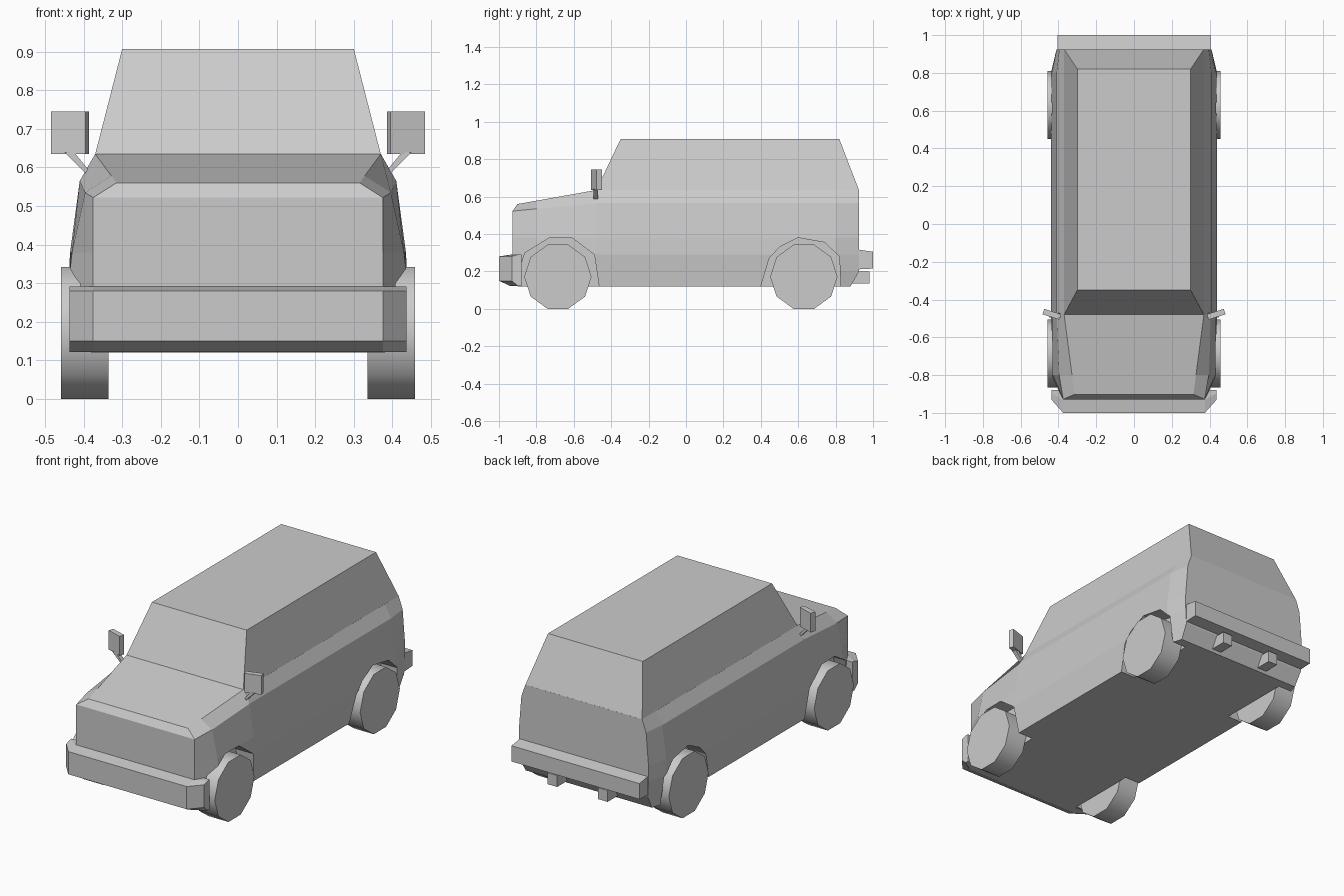
import bpy, bmesh, math
from mathutils import Matrix, Vector

if "Cube" in bpy.data.objects:
    bpy.data.objects.remove(bpy.data.objects["Cube"])


def make(name, verts, faces):
    bm = bmesh.new()
    vs = [bm.verts.new(v) for v in verts]
    for f in faces:
        bm.faces.new([vs[i] for i in f])
    bmesh.ops.recalc_face_normals(bm, faces=bm.faces)
    me = bpy.data.meshes.new(name)
    bm.to_mesh(me)
    bm.free()
    ob = bpy.data.objects.new(name, me)
    bpy.context.collection.objects.link(ob)
    return ob


def loft(name, rings):
    """Skin equal-length closed rings and cap both ends."""
    n = len(rings[0])
    faces = [[r * n + i, r * n + (i + 1) % n, (r + 1) * n + (i + 1) % n, (r + 1) * n + i]
             for r in range(len(rings) - 1) for i in range(n)]
    faces += [list(range(n)), [(len(rings) - 1) * n + i for i in range(n)]]
    return make(name, [p for r in rings for p in r], faces)


def box(name, x0, x1, y0, y1, z0, z1):
    return loft(name, [[(x0, y0, z), (x1, y0, z), (x1, y1, z), (x0, y1, z)] for z in (z0, z1)])


def active(ob):
    bpy.ops.object.select_all(action='DESELECT')
    ob.select_set(True)
    bpy.context.view_layer.objects.active = ob


# Lower body: half sections (x, y, z) from sill to shoulder, mirrored and skinned
X = [.425, .432, .44, .435, .41, .37]
Z = [.12, .20, .29, .38, .565, .635]
full = lambda y: [(x, y, z) for x, z in zip(X, Z)]
halves = [
    [(.375, -.90, .12), (.375, -.928, .2), (.375, -.928, .29), (.375, -.928, .38),
     (.375, -.928, .522), (.315, -.902, .56)],
    [(.425, -.80, .12), (.432, -.80, .2), (.44, -.80, .29), (.43, -.80, .38),
     (.396, -.80, .535), (.328, -.80, .578)],
    full(-.48), full(.80),
    [(.40, .88, .12), (.405, .925, .2), (.41, .925, .29), (.41, .925, .38),
     (.395, .925, .565), (.37, .925, .635)],
]
verts, faces = [], []
for h in halves:
    verts += h + [(-x, y, z) for x, y, z in reversed(h)]
for r in range(len(halves) - 1):
    for i in range(12):
        j = (i + 1) % 12
        faces.append([r * 12 + i, r * 12 + j, r * 12 + 12 + j, r * 12 + 12 + i])
for o in (0, 12 * (len(halves) - 1)):
    faces += [[o + k, o + k + 1, o + 10 - k, o + 11 - k] for k in range(5)]
body = make("body", verts, faces)

# Wheel arches cut into the body
arches = [
    [(-.89, .05), (-.885, .23), (-.86, .30), (-.73, .38), (-.61, .38), (-.49, .29), (-.465, .12), (-.465, .05)],
    [(.40, .05), (.40, .12), (.445, .27), (.50, .33), (.60, .38), (.74, .355), (.82, .28), (.83, .05)],
]
for prof in arches:
    for s in (-1, 1):
        cut = loft("arch_cutter", [[(s * x, y, z) for y, z in prof] for x in (.33, .6)])
        cut.hide_render = True
        m = body.modifiers.new("arch", 'BOOLEAN')
        m.operation, m.solver, m.object = 'DIFFERENCE', 'EXACT', cut
        active(body)
        bpy.ops.object.modifier_apply(modifier=m.name)
        bpy.data.objects.remove(cut)

# Cabin
loft("cabin", [
    [(-.37, -.48, .634), (.37, -.48, .634), (.37, .925, .634), (-.37, .925, .634)],
    [(-.30, -.35, .907), (.30, -.35, .907), (.30, .82, .907), (-.30, .82, .907)],
])

# Front bumper with chamfered corners, rear bumper and tow brackets
loft("front_bumper", [
    [(-.437, -.88, z), (-.437, -.93 + d / 2, z), (-.375, -1 + d, z),
     (.375, -1 + d, z), (.437, -.93 + d / 2, z), (.437, -.88, z)]
    for z, d in ((.122, .06), (.15, 0), (.28, 0), (.291, .07))])
loft("rear_bumper", [[(x, .90, .21), (x, 1.0, .215), (x, 1.0, .305), (x, .90, .32)]
                     for x in (-.405, .405)])
for side, s in (("left", -1), ("right", 1)):
    box("tow_bracket_" + side, s * .16 - .03, s * .16 + .03, .88, .98, .135, .20)

    # Ten-sided wheels
    for end, y in (("front", -.685), ("rear", .63)):
        ring = [(y + .18 * math.cos(a * math.pi / 5), .1715 + .18 * math.sin(a * math.pi / 5))
                for a in range(10)]
        wheel = loft(f"{end}_wheel_{side}", [[(s * x, p, q) for p, q in ring] for x in (.335, .458)])
        active(wheel)
        bpy.ops.object.shade_smooth_by_angle(angle=math.radians(40))

    # Wing mirror head, turned outward, and its arm
    head = box("mirror_" + side, -.047, .047, -.015, .015, .635, .745)
    head.data.transform(Matrix.Translation((s * .435, -.478, 0)) @ Matrix.Rotation(s * math.radians(18), 4, 'Z'))
    arm = [(.38, .585), (.395, .585), (.45, .64), (.425, .64)]
    loft("mirror_arm_" + side, [[(s * x, y, z) for x, z in arm] for y in (-.495, -.47)])
